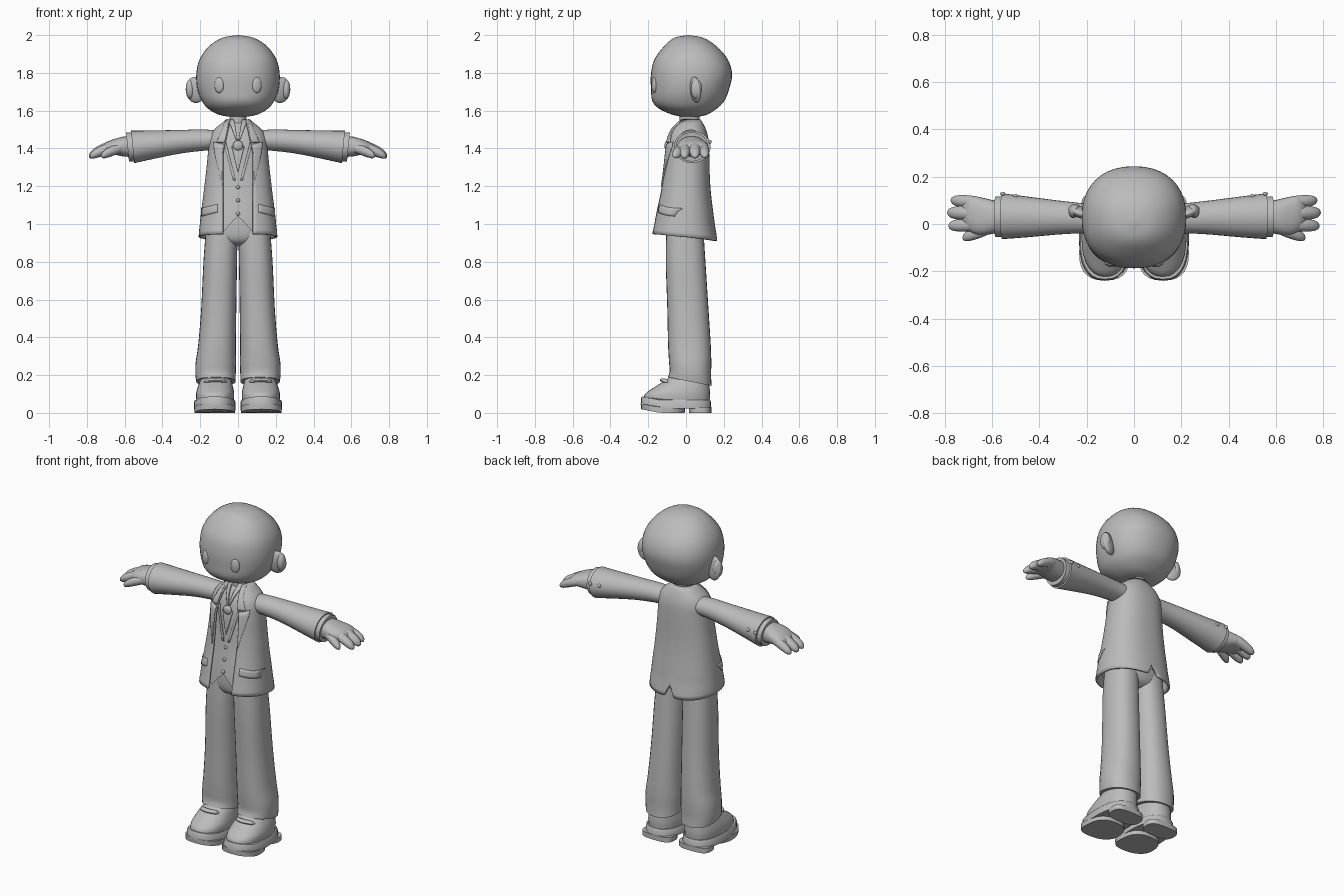
import bpy, bmesh, math
from mathutils import Matrix

if "Cube" in bpy.data.objects:
    bpy.data.objects.remove(bpy.data.objects["Cube"])

gray = bpy.data.materials.new("plain_gray")
gray.use_nodes = True
gray.diffuse_color = (0.5, 0.5, 0.5, 1)
gray.node_tree.nodes["Principled BSDF"].inputs["Base Color"].default_value = (0.5, 0.5, 0.5, 1)


def finish(name, bm, mirror=False, thick=0, angle=40):
    bmesh.ops.recalc_face_normals(bm, faces=bm.faces)
    me = bpy.data.meshes.new(name)
    bm.to_mesh(me)
    bm.free()
    me.materials.append(gray)
    ob = bpy.data.objects.new(name, me)
    bpy.context.collection.objects.link(ob)
    bpy.ops.object.select_all(action="DESELECT")
    ob.select_set(True)
    bpy.context.view_layer.objects.active = ob
    bpy.ops.object.shade_smooth_by_angle(angle=math.radians(angle))
    if thick:
        mod = ob.modifiers.new("thickness", "SOLIDIFY")
        mod.thickness, mod.offset = thick, 0
    if mirror:
        ob.modifiers.new("mirror", "MIRROR").use_clip = False
    return ob


def sample(rows, t):
    """Smooth curve through rows, t running from 0 to len(rows) - 1."""
    i = min(int(t), len(rows) - 2)
    f = t - i
    a, b, c, d = (rows[max(0, min(len(rows) - 1, i + k))] for k in (-1, 0, 1, 2))
    return [q + f * (r - p + f * (2 * p - 5 * q + 4 * r - s + f * (3 * (q - r) + s - p))) / 2
            for p, q, r, s in zip(a, b, c, d)]


def at_height(rows, z):
    for i in range(len(rows) - 1):
        if z <= rows[i + 1][0] or i == len(rows) - 2:
            f = (z - rows[i][0]) / (rows[i + 1][0] - rows[i][0])
            return sample(rows, i + max(0, min(1, f)))


def power(v, e):
    return math.copysign(abs(v) ** e, v)


def grid(fn, nu, nv, closed=False, caps=False):
    bm = bmesh.new()
    cols = nu if closed else nu + 1
    vs = [[bm.verts.new(fn(i / nu, j / nv)) for i in range(cols)] for j in range(nv + 1)]
    for j in range(nv):
        for i in range(nu):
            k = (i + 1) % cols
            bm.faces.new((vs[j][i], vs[j][k], vs[j + 1][k], vs[j + 1][i]))
    if caps:
        bm.faces.new(vs[0])
        bm.faces.new(vs[-1])
    return bm


def loft(name, rows, axis="z", n=2.0, sides=28, sub=4, mirror=False, tweak=None, smooth=True):
    """Rows are (position, centre 1, centre 2, radius 1, radius 2)."""
    def point(u, v):
        t = v * (len(rows) - 1)
        p, c1, c2, r1, r2 = sample(rows, t) if smooth else rows[round(t)]
        a = u * math.tau
        s = c1 + max(r1, 0.001) * power(math.sin(a), 2 / n)
        q = c2 - max(r2, 0.001) * power(math.cos(a), 2 / n)
        co = (s, q, p) if axis == "z" else (p, s, q)
        return tweak(*co) if tweak else co
    steps = (len(rows) - 1) * (sub if smooth else 1)
    return finish(name, grid(point, sides, steps, True, True), mirror)


def ball(name, centre, size, turn=0, mirror=False, tilt=0):
    bm = bmesh.new()
    bmesh.ops.create_uvsphere(bm, u_segments=24, v_segments=14, radius=1)
    m = Matrix.Translation(centre) @ Matrix.Rotation(turn, 4, "Z") @ Matrix.Rotation(tilt, 4, "X")
    bm.transform(m @ Matrix.Diagonal((*size, 1)))
    return finish(name, bm, mirror)


# Head, neck, ears and eyes
loft("head", [(1.566, 0, 0.02, 0.03, 0.03), (1.578, 0, 0.02, 0.1, 0.09), (1.61, 0, 0.01, 0.158, 0.152),
              (1.65, 0, 0.012, 0.19, 0.19), (1.71, 0, 0.021, 0.214, 0.206), (1.79, 0, 0.029, 0.221, 0.215),
              (1.87, 0, 0.027, 0.204, 0.195), (1.94, 0, 0.023, 0.155, 0.14), (1.985, 0, 0.015, 0.085, 0.078),
              (2.0, 0, 0.012, 0.004, 0.004)], n=2.25, sides=40)
loft("neck", [(1.47, 0, 0.015, 0.055, 0.06), (1.53, 0, 0.018, 0.045, 0.052), (1.6, 0, 0.02, 0.047, 0.054)])
ball("ear", (0.225, 0.05, 1.71), (0.055, 0.024, 0.07), 0.35, True, 0.12)
ball("ear_rim", (0.252, 0.055, 1.715), (0.024, 0.03, 0.052), 0.3, True)
ball("eye", (0.1, -0.169, 1.735), (0.026, 0.012, 0.041), 0.28, True)

# Torso surfaces: rows are (height, half width, centre y, half depth)
JACKET = [(0.9, 0.204, -0.012, 0.174), (1.0, 0.196, -0.012, 0.157), (1.2, 0.172, -0.004, 0.127),
          (1.38, 0.153, 0.003, 0.114), (1.45, 0.146, 0.008, 0.105), (1.495, 0.125, 0.012, 0.09),
          (1.525, 0.088, 0.016, 0.072), (1.55, 0.058, 0.02, 0.053)]
VEST = [(z, rx - 0.014, cy, ry - 0.014) for z, rx, cy, ry in JACKET]
VEST[0] = (0.9, 0.178, -0.012, 0.138)
VEST[1] = (1.0, 0.176, -0.012, 0.135)
ROUND = 0.85


def torso(rows, a, z, off=0):
    _, rx, cy, ry = at_height(rows, z)
    return ((rx + off) * power(math.sin(a), ROUND), cy - (ry + off) * power(math.cos(a), ROUND), z)


def angle_at(rows, x, z):
    return math.asin(min(1, abs(x) / at_height(rows, z)[1]) ** (1 / ROUND))


def patch(name, rows, corner, nu=6, nv=8, off=0.006, thick=0.008):
    """Thin plate lying on a torso surface; corner maps u, v to x, z."""
    def point(u, v):
        x, z = corner(u, v)
        return torso(rows, angle_at(rows, x, z), z, off)
    finish(name, grid(point, nu, nv), True, thick)


def opening(z):
    return 0.078 if z < 1.38 else 0.078 - 0.036 * (z - 1.38) / 0.17


def jacket_point(u, v):
    guess = math.tau * u
    hem = 0.928 - 0.018 * math.cos(guess - math.pi) * -1 * -1
    hem += max(0, 0.07 - 0.55 * abs(guess - math.pi))
    z = hem + (1.55 - hem) * v
    a0 = angle_at(JACKET, opening(z), z)
    return torso(JACKET, a0 + (math.tau - 2 * a0) * u, z)


def vest_point(u, v):
    a = (u - 0.5) * math.tau
    x = abs(0.17 * math.sin(a))
    hem = 0.97
    if math.cos(a) > 0:
        hem = max(0.955, 1.04 - 1.3 * x) if x < 0.08 else 0.975
    return torso(VEST, a, hem + (1.55 - hem) * v)


finish("jacket", grid(jacket_point, 52, 28), thick=0.012)
finish("vest", grid(vest_point, 64, 24, True))


# Lapels, collars, pocket flaps and cravat
def lapel(u, v):
    z = 1.2 + 0.22 * v
    return opening(z) + 0.052 * u * v, z + 0.015 * u * v


def jacket_collar(u, v):
    z = 1.43 + 0.115 * v
    return opening(z) + (0.04 - 0.025 * v) * u, z


patch("lapel", JACKET, lapel, off=0.008)
patch("jacket_collar", JACKET, jacket_collar, off=0.008)
patch("shirt_collar", VEST, lambda u, v: (0.004 + 0.042 * v * (0.35 + 0.65 * u), 1.455 + 0.095 * v - 0.03 * u * (1 - v)))
patch("pocket_flap", JACKET, lambda u, v: (0.105 + 0.082 * u, 1.062 + 0.042 * v - 0.022 * u), nv=3)
patch("cravat", VEST, lambda u, v: (0.032 * u * v, 1.27 + 0.14 * v), nu=3)
patch("vest_edge", VEST, lambda u, v: (0.012 + 0.05 * v + 0.012 * u, 1.23 + 0.2 * v), nu=2, off=0.003, thick=0.006)

# Brooch and vest buttons
ball("brooch", torso(VEST, 0, 1.415, 0.01), (0.027, 0.014, 0.027))
for z in (1.195, 1.125, 1.055):
    ball("vest_button", torso(VEST, 0, z, 0.002), (0.01, 0.008, 0.01))

# Sleeves, cuffs and hands
loft("sleeve", [(0.07, 0.02, 1.445, 0.062, 0.048), (0.18, 0.023, 1.444, 0.062, 0.056), (0.3, 0.027, 1.436, 0.07, 0.062),
                (0.45, 0.03, 1.42, 0.086, 0.075), (0.558, 0.033, 1.408, 0.097, 0.086)], "x", mirror=True,
     tweak=lambda x, y, z: (x + 0.3 * x * x * (z - 1.41), y, z))
loft("shirt_cuff", [(0.53, 0.031, 1.408, 0.086, 0.077), (0.585, 0.031, 1.408, 0.086, 0.077)], "x", mirror=True,
     tweak=lambda x, y, z: (x + 0.1 * (z - 1.41), y, z))
loft("palm", [(0.56, 0.03, 1.41, 0.062, 0.055), (0.61, 0.03, 1.41, 0.074, 0.052), (0.66, 0.035, 1.408, 0.08, 0.04),
              (0.7, 0.045, 1.4, 0.072, 0.032), (0.725, 0.045, 1.392, 0.04, 0.018)], "x", 2.3, mirror=True)


def finger(name, x0, x1, y0, y1, z0, z1, r):
    rows = []
    for f, k in ((0, 0.6), (0.15, 0.95), (0.5, 1.05), (0.8, 0.9), (0.95, 0.55), (1, 0.06)):
        rows.append((x0 + (x1 - x0) * f, y0 + (y1 - y0) * f, z0 + (z1 - z0) * f ** 1.4, r * k, r * k))
    loft(name, rows, "x", sides=14, sub=3, mirror=True)


finger("outer_finger", 0.64, 0.775, 0.09, 0.1, 1.41, 1.36, 0.026)
finger("middle_finger", 0.64, 0.79, 0.045, 0.048, 1.417, 1.36, 0.029)
finger("inner_finger", 0.64, 0.785, 0.0, -0.008, 1.412, 1.358, 0.027)
finger("thumb", 0.6, 0.725, -0.015, -0.058, 1.405, 1.36, 0.026)
for x in (0.5, 0.555):
    ball("sleeve_button", (x, 0.033 + 0.17 * x, 1.435), (0.011, 0.008, 0.011), mirror=True)

# Trousers
loft("trouser_seat", [(0.885, 0, -0.005, 0.04, 0.05), (0.91, 0, -0.006, 0.12, 0.09), (0.97, 0, -0.006, 0.168, 0.104),
                      (1.1, 0, -0.004, 0.15, 0.1)], n=2.3)


def trouser_hem(x, y, z):
    return x, y, z - max(0, 1 - (z - 0.17) / 0.1) * 0.2 * y


loft("trouser_leg", [(0.17, 0.117, 0.02, 0.104, 0.116), (0.21, 0.119, 0.023, 0.107, 0.11), (0.27, 0.117, 0.022, 0.107, 0.112),
                     (0.36, 0.111, 0.018, 0.1, 0.113), (0.55, 0.102, 0.01, 0.093, 0.109), (0.8, 0.094, -0.002, 0.089, 0.105),
                     (0.97, 0.086, -0.006, 0.084, 0.098)], n=2.3, mirror=True, tweak=trouser_hem)


# Shoes: toe lifts slightly at the front of the sole
def toe_lift(x, y, z):
    return x, y, z + 0.02 * max(0, (-y - 0.14) / 0.1)


SOLE = dict(n=2.5, mirror=True, smooth=False, tweak=toe_lift)
loft("sole", [(0.022, 0.123, -0.053, 0.11, 0.187), (0.06, 0.123, -0.053, 0.109, 0.185),
              (0.068, 0.123, -0.053, 0.104, 0.18)], **SOLE)
loft("front_tread", [(0, 0.123, -0.122, 0.108, 0.115), (0.03, 0.123, -0.122, 0.109, 0.117)], **SOLE)
loft("heel", [(0, 0.123, 0.075, 0.1, 0.059), (0.03, 0.123, 0.075, 0.1, 0.059)], n=3, mirror=True, smooth=False)
loft("shoe_upper", [(0.06, 0.121, -0.05, 0.099, 0.175), (0.1, 0.121, -0.045, 0.101, 0.172), (0.135, 0.12, -0.022, 0.094, 0.147),
                    (0.165, 0.118, 0.0, 0.085, 0.122), (0.195, 0.117, 0.018, 0.075, 0.1), (0.23, 0.116, 0.02, 0.068, 0.08)],
     n=2.3, mirror=True)
loft("shoe_strap", [(0.06, -0.098, 0.165, 0.004, 0.004), (0.075, -0.11, 0.17, 0.015, 0.01),
                    (0.12, -0.121, 0.173, 0.018, 0.01), (0.165, -0.11, 0.17, 0.015, 0.01),
                    (0.18, -0.098, 0.165, 0.004, 0.004)], "x", sides=12, mirror=True)
